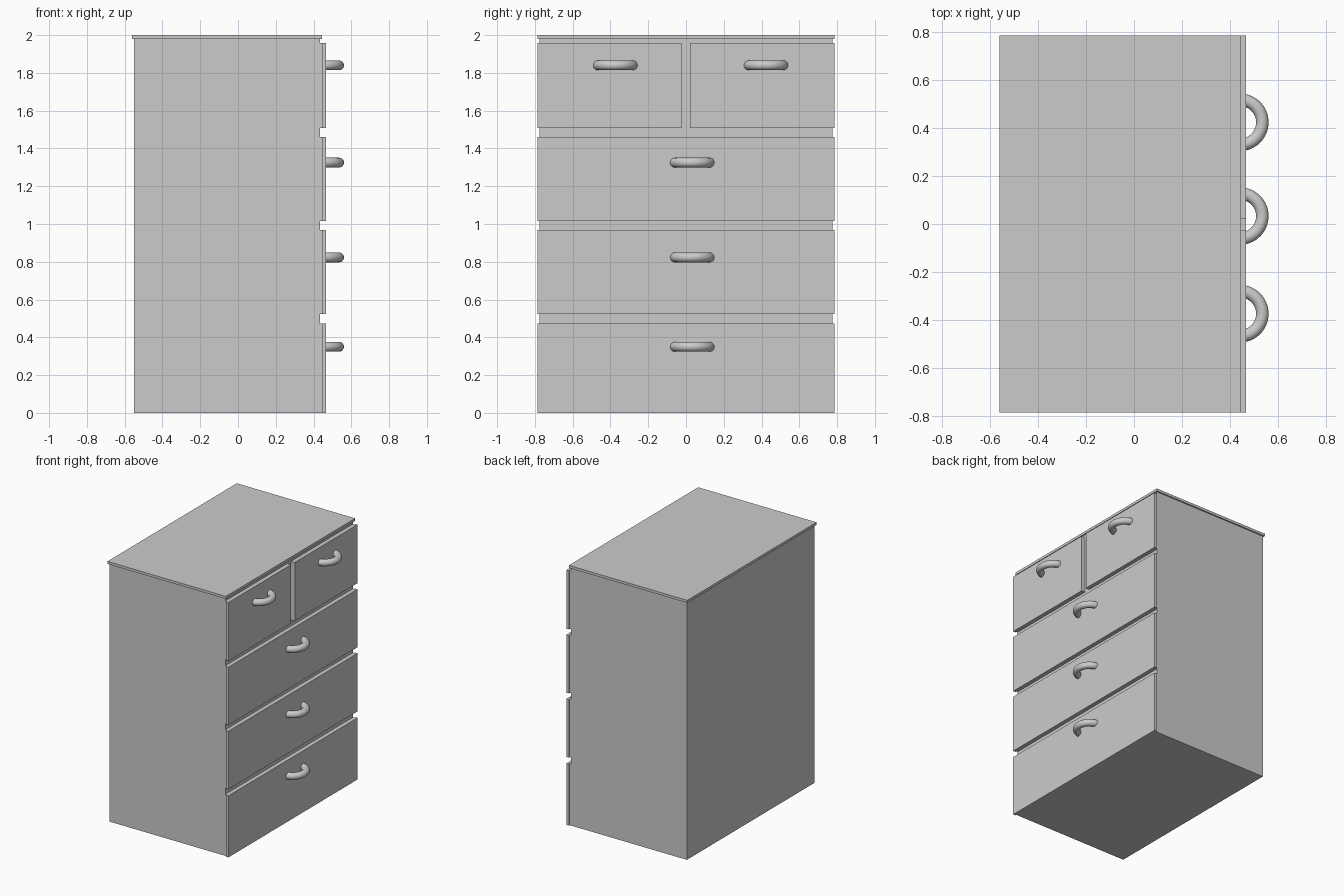
import bpy, bmesh
from math import pi, sin, cos

if "Cube" in bpy.data.objects:
    bpy.data.objects.remove(bpy.data.objects["Cube"])


def box(name, x0, x1, y0, y1, z0, z1):
    bm = bmesh.new()
    bmesh.ops.create_cube(bm, size=1)
    for v in bm.verts:
        v.co = ((x0 + x1) / 2 + v.co.x * (x1 - x0),
                (y0 + y1) / 2 + v.co.y * (y1 - y0),
                (z0 + z1) / 2 + v.co.z * (z1 - z0))
    me = bpy.data.meshes.new(name)
    bm.to_mesh(me)
    bm.free()
    ob = bpy.data.objects.new(name, me)
    bpy.context.collection.objects.link(ob)
    return ob


def handle(name, y, z, cx=0.441, major=0.094, minor=0.026, seg=32, sides=20):
    # half ring swept in the horizontal plane, ends sunk into the drawer front
    bm = bmesh.new()
    rings = []
    for i in range(seg + 1):
        a = -pi / 2 + pi * i / seg
        ring = []
        for j in range(sides):
            b = 2 * pi * j / sides
            r = major + minor * cos(b)
            ring.append(bm.verts.new((cx + r * cos(a), y + r * sin(a), z + minor * sin(b))))
        rings.append(ring)
    for r0, r1 in zip(rings, rings[1:]):
        for j in range(sides):
            k = (j + 1) % sides
            bm.faces.new((r0[j], r1[j], r1[k], r0[k]))
    bm.faces.new(rings[0])
    bm.faces.new(rings[-1][::-1])
    bmesh.ops.recalc_face_normals(bm, faces=bm.faces)
    for f in bm.faces:
        f.smooth = len(f.verts) == 4
    me = bpy.data.meshes.new(name)
    bm.to_mesh(me)
    bm.free()
    bpy.context.collection.objects.link(bpy.data.objects.new(name, me))


# Carcass and overhanging top
box("cabinet_body", -0.55, 0.435, -0.775, 0.775, 0, 1.98)
box("cabinet_top", -0.56, 0.446, -0.785, 0.785, 1.98, 2.0)

# Drawers: y range, z range, handle position
W = 0.785
drawers = [
    ("bottom_drawer", -W, W, 0.0, 0.473, 0.033, 0.35),
    ("lower_drawer", -W, W, 0.523, 0.969, 0.033, 0.823),
    ("middle_drawer", -W, W, 1.016, 1.461, 0.033, 1.325),
    ("top_left_drawer", -W, -0.024, 1.508, 1.958, -0.374, 1.84),
    ("top_right_drawer", 0.022, W, 1.508, 1.958, 0.424, 1.84),
]
for name, y0, y1, z0, z1, hy, hz in drawers:
    box(name + "_front", 0.446, 0.467, y0, y1, z0, z1)
    # narrower backing that joins the front to the carcass
    box(name + "_backing", 0.435, 0.446, max(y0, -0.775), min(y1, 0.775), z0, z1)
    handle(name + "_handle", hy, hz)
